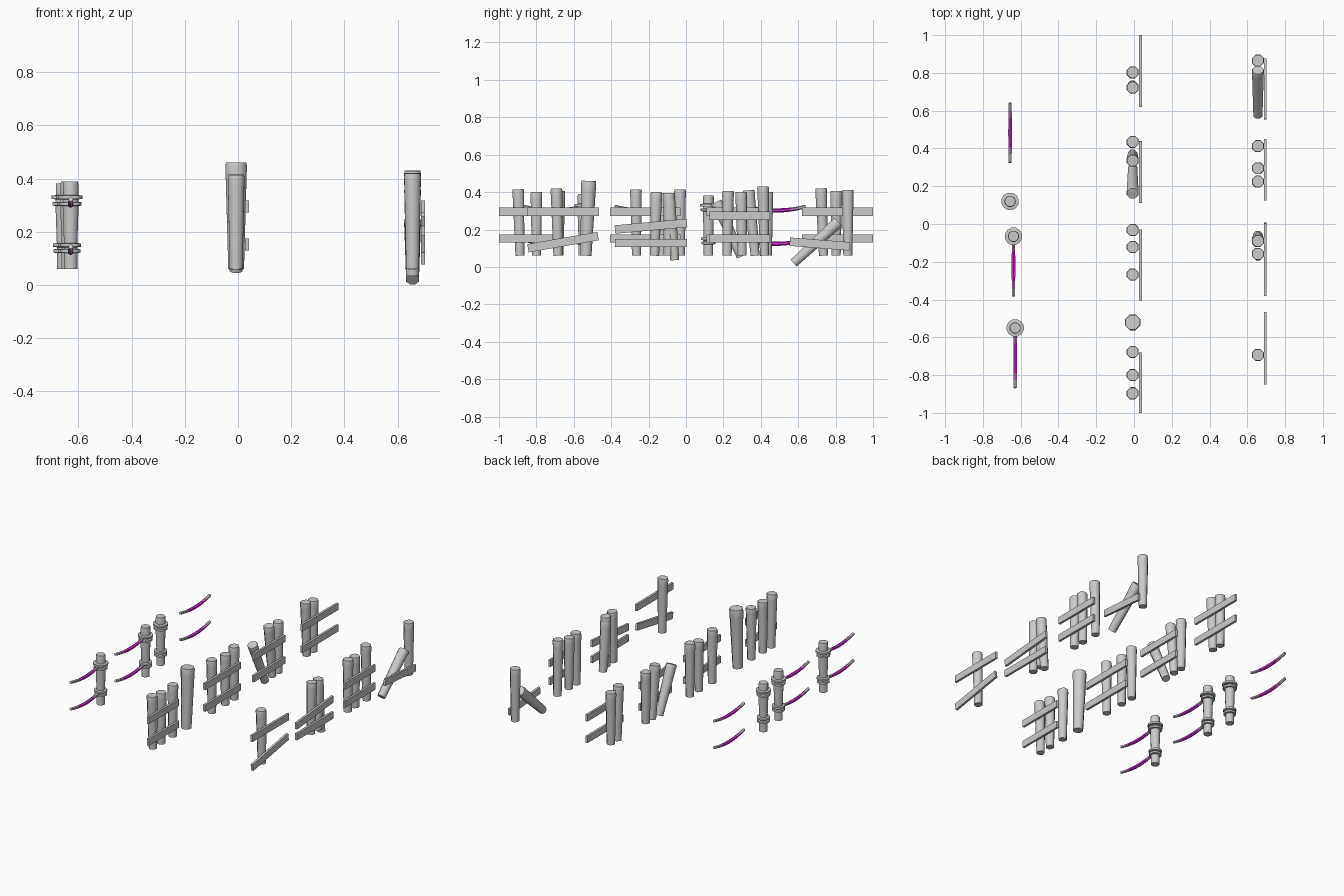
import bpy, math
from mathutils import Vector

if "Cube" in bpy.data.objects:
    bpy.data.objects.remove(bpy.data.objects["Cube"])


def material(name, rgb):
    m = bpy.data.materials.new(name)
    m.use_nodes = True
    m.diffuse_color = (*rgb, 1)
    m.node_tree.nodes["Principled BSDF"].inputs["Base Color"].default_value = (*rgb, 1)
    return m


GREY = material("plain grey", (0.6, 0.6, 0.6))
MAUVE = material("dusky mauve", (0.6, 0.25, 0.6))
MAGENTA = material("bright magenta", (0.62, 0.03, 0.62))


def build(name, verts, faces, mats, smooth=True):
    me = bpy.data.meshes.new(name)
    me.from_pydata(verts, [], faces)
    for m in mats:
        me.materials.append(m)
    if smooth:
        me.shade_smooth()
        me.set_sharp_from_angle(angle=math.radians(50))
    ob = bpy.data.objects.new(name, me)
    bpy.context.collection.objects.link(ob)
    return ob


def tube(name, rings, sides, mats):
    """Loft circles given as (centre, radius, axis), with closed ends."""
    verts, faces = [], []
    for centre, radius, axis in rings:
        side = Vector((1, 0, 0))
        up = axis.normalized().cross(side)
        for k in range(sides):
            a = math.tau * (k + 0.5) / sides
            verts.append(centre + radius * (math.cos(a) * side + math.sin(a) * up))
    for i in range(len(rings) - 1):
        for k in range(sides):
            a, b = i * sides + k, i * sides + (k + 1) % sides
            faces.append((a, b, b + sides, a + sides))
    last = (len(rings) - 1) * sides
    faces.append(tuple(reversed(range(sides))))
    faces.append(tuple(range(last, last + sides)))
    return build(name, verts, faces, mats)


# Tapered wooden post between a bottom and a top point (y, z)
def post(name, x, bottom, top, r_top=0.034, r_bottom=0.026):
    a, b = Vector((x, *bottom)), Vector((x, *top))
    axis = b - a
    steps = [(0, r_bottom), (0.88, r_top * 0.97), (0.97, r_top), (1, r_top * 0.93)]
    tube(name, [(a + axis * t, r, axis) for t, r in steps], 8, [GREY])


# Flat board between two points (y, z)
def plank(name, x, start, end, height=0.045, thick=0.015):
    a, b = Vector((x, *start)), Vector((x, *end))
    up = Vector((1, 0, 0)).cross((b - a).normalized()) * height / 2
    out = Vector((thick / 2, 0, 0))
    verts = [p + s * up + t * out for p in (a, b) for s, t in ((-1, -1), (-1, 1), (1, 1), (1, -1))]
    faces = [(0, 1, 2, 3), (7, 6, 5, 4)]
    faces += [(k, k + 4, (k + 1) % 4 + 4, (k + 1) % 4) for k in range(4)]
    build(name, verts, faces, [GREY], smooth=False)


# Post with two pairs of collars
def collared_post(name, x, y, top):
    profile = [(0.06, 0.026), (0.12, 0.026)]
    for z, r, core in ((0.128, 0.039, 0.026), (0.15, 0.04, 0.026),
                       (0.305, 0.043, 0.031), (0.33, 0.047, 0.03)):
        profile += [(z - 0.008, core), (z - 0.006, r), (z + 0.006, r), (z + 0.008, core)]
    profile += [(top - 0.01, 0.03), (top, 0.028)]
    up = Vector((0, 0, 1))
    tube(name, [(Vector((x, y, z)), r, up) for z, r in profile], 12, [GREY])


# Sagging cable, magenta in the middle and fading to grey at the ends
def cable(name, x, y, z, length=0.315, sag=0.021, steps=24):
    rings = []
    for i in range(steps + 1):
        t = 2 * i / steps - 1
        centre = Vector((x, y + length * t / 2, z + sag * t * t))
        slope = Vector((0, length / 2, 2 * sag * t))
        rings.append((centre, 0.0115 - 0.002 * abs(t), slope))
    ob = tube(name, rings, 6, [MAGENTA, MAUVE, GREY])
    for f in ob.data.polygons:
        offset = abs(f.center.y - y) / length
        f.material_index = int(offset > 0.25) + int(offset > 0.37)


MID, OUTER = -0.007, 0.656
BASE = 0.06

# Upright posts of the middle row: bottom y, top y, top z
for i, (y0, y1, z) in enumerate([(-0.888, -0.897, 0.415), (-0.8, -0.8, 0.4), (-0.68, -0.677, 0.405),
                                 (-0.265, -0.268, 0.415), (-0.125, -0.122, 0.395),
                                 (-0.03, -0.032, 0.415), (0.37, 0.335, 0.41), (0.435, 0.435, 0.4),
                                 (0.735, 0.722, 0.42), (0.803, 0.803, 0.405)]):
    post(f"middle_post_{i + 1}", MID, (y0, BASE), (y1, z))
post("middle_thick_post", MID, (-0.535, BASE), (-0.52, 0.46), 0.044, 0.032)
post("middle_leaning_post", MID, (0.295, 0.055), (0.162, 0.348))

# Upright posts of the left-hand row
for i, (y0, y1, z) in enumerate([(-0.685, -0.693, 0.42), (-0.168, -0.158, 0.4), (-0.095, -0.09, 0.395),
                                 (0.22, 0.225, 0.405), (0.3, 0.295, 0.4), (0.42, 0.412, 0.43),
                                 (0.865, 0.865, 0.41)]):
    post(f"outer_post_{i + 1}", OUTER, (y0, BASE), (y1, z))
post("outer_tilted_post", OUTER, (-0.06, 0.036), (-0.09, 0.365))
post("outer_fallen_post", OUTER, (0.575, 0.02), (0.815, 0.24))

# Level board pairs of the middle row
for i, (y0, y1) in enumerate([(-1, -0.68), (-0.405, -0.03), (0.11, 0.44), (0.62, 1)]):
    for label, z in (("lower", 0.152), ("upper", 0.296)):
        plank(f"middle_{label}_plank_{i + 1}", 0.034, (y0, z), (y1, z))

# Boards of the left-hand row, some hanging crooked
for i, (a, b) in enumerate([((-0.85, 0.296), (-0.465, 0.296)), ((-0.845, 0.1), (-0.47, 0.165)),
                            ((-0.38, 0.2), (0.005, 0.235)), ((-0.38, 0.128), (0.005, 0.128)),
                            ((0.125, 0.273), (0.45, 0.273)), ((0.125, 0.152), (0.45, 0.152)),
                            ((0.555, 0.135), (0.875, 0.11))]):
    plank(f"outer_plank_{i + 1}", 0.695, a, b)

# Collared posts and their cables
for i, (x, py, cy, top) in enumerate([(-0.629, -0.55, -0.71, 0.39), (-0.638, -0.065, -0.225, 0.39),
                                      (-0.656, 0.12, 0.483, 0.382)]):
    collared_post(f"collared_post_{i + 1}", x, py, top)
    for label, z in (("lower", 0.124), ("upper", 0.302)):
        cable(f"{label}_cable_{i + 1}", x, cy, z)
